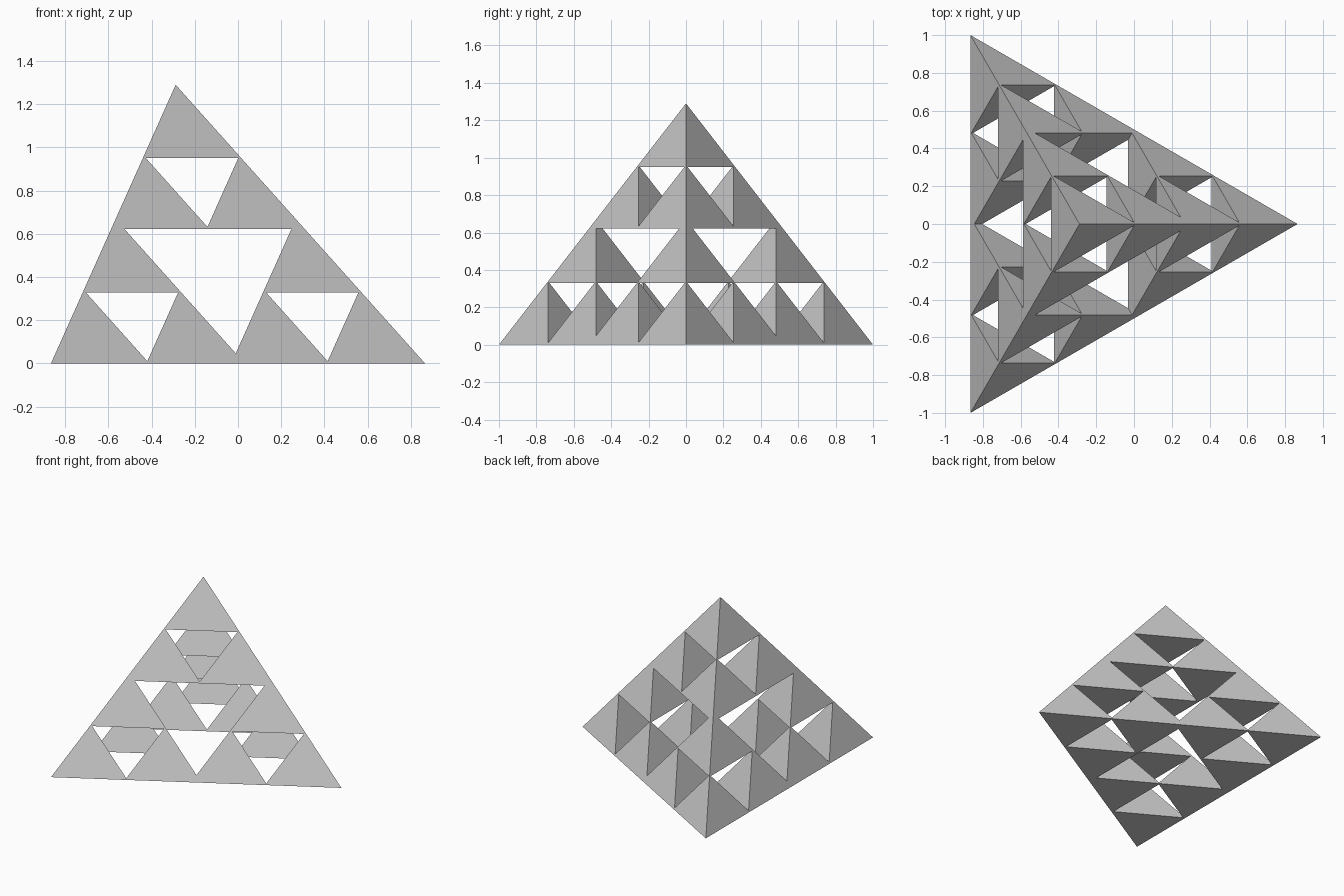
import bpy
import math
from itertools import product
from mathutils import Vector

cube = bpy.data.objects.get("Cube")
if cube:
    bpy.data.objects.remove(cube, do_unlink=True)

# One flat grey for everything
grey = bpy.data.materials.new("light grey")
grey.use_nodes = True
colour = (0.59, 0.59, 0.59, 1)
grey.diffuse_color = colour
grey.node_tree.nodes["Principled BSDF"].inputs["Base Color"].default_value = colour

# Corners of the whole pyramid: three on the ground, one apex
R3 = math.sqrt(3)
HEIGHT = 1.29
corners = [Vector((R3 / 2, 0, 0)), Vector((-R3 / 2, 1, 0)),
           Vector((-R3 / 2, -1, 0)), Vector((-R3 / 6, 0, HEIGHT))]
names = ["front_point", "back_left", "back_right", "top"]

# Sizes relative to the whole; each slightly over half, so neighbours overlap
GROUP_SCALE = 0.518
SMALL_SCALE = 0.263

# Shared small pyramid, with its origin at its first corner
origin = corners[0]
mesh = bpy.data.meshes.new("small_pyramid")
mesh.from_pydata([(c - origin) * SMALL_SCALE for c in corners], [],
                 [(0, 2, 1), (0, 1, 3), (1, 2, 3), (2, 0, 3)])
mesh.materials.append(grey)

# Four groups of four small pyramids, each pushed into a corner of its parent
for g, s in product(range(4), repeat=2):
    group_shift = (corners[g] - origin) * (1 - GROUP_SCALE)
    small_shift = (corners[s] - origin) * (GROUP_SCALE - SMALL_SCALE)
    pyramid = bpy.data.objects.new(f"pyramid_{names[g]}_{names[s]}", mesh)
    pyramid.location = origin + group_shift + small_shift
    bpy.context.collection.objects.link(pyramid)
